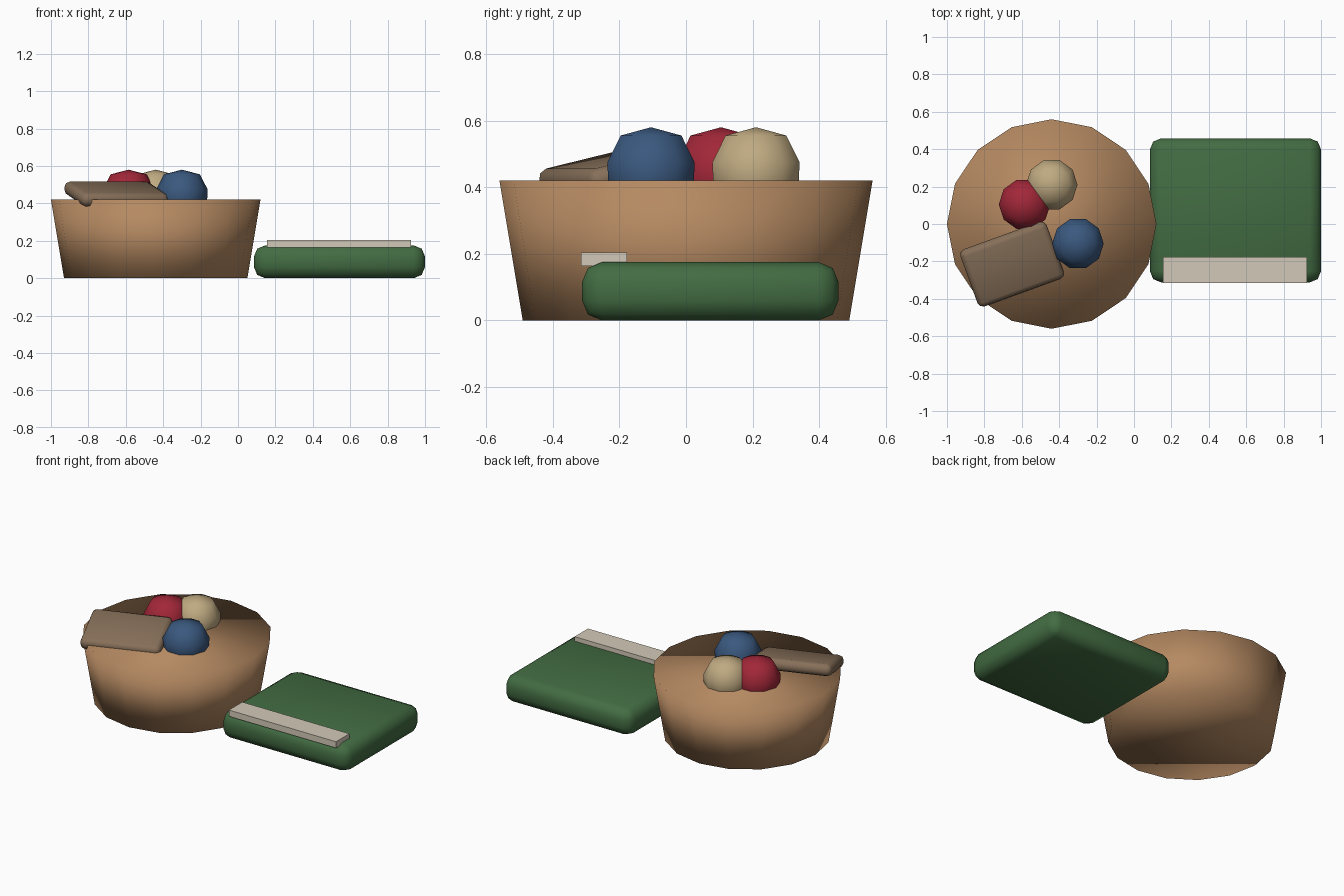
import bpy, bmesh, math
from mathutils import Matrix, Euler

if "Cube" in bpy.data.objects:
    bpy.data.objects.remove(bpy.data.objects["Cube"])


def finish(name, bm, color, loc=(0, 0, 0), rot=(0, 0, 0), smooth=True):
    bmesh.ops.recalc_face_normals(bm, faces=bm.faces[:])
    for f in bm.faces:
        f.smooth = smooth
    me = bpy.data.meshes.new(name)
    bm.to_mesh(me)
    bm.free()
    ob = bpy.data.objects.new(name, me)
    ob.location = loc
    ob.rotation_euler = Euler(rot)
    bpy.context.collection.objects.link(ob)
    mat = bpy.data.materials.new(name + "_material")
    mat.diffuse_color = (*color, 1)
    mat.use_nodes = True
    mat.node_tree.nodes["Principled BSDF"].inputs["Base Color"].default_value = mat.diffuse_color
    me.materials.append(mat)
    return ob


def lathe(name, profile, sides, color, loc):
    """Closed turned solid; profile of (radius, z), flat caps or pole points."""
    bm = bmesh.new()
    rings = []
    for r, z in profile:
        n = sides if r > 0 else 1
        rings.append([bm.verts.new((r * math.cos(math.tau * i / sides),
                                    r * math.sin(math.tau * i / sides), z))
                      for i in range(n)])
    for a, b in zip(rings, rings[1:]):
        for i in range(sides):
            j = (i + 1) % sides
            quad = [a[i % len(a)], a[j % len(a)], b[j % len(b)], b[i % len(b)]]
            bm.faces.new(list(dict.fromkeys(quad)))
    for ring in (rings[0], rings[-1]):
        if len(ring) > 1:
            bm.faces.new(ring)
    return finish(name, bm, color, loc)


def box(name, size, color, loc, rot=(0, 0, 0), bevel=0.0):
    bm = bmesh.new()
    bmesh.ops.create_cube(bm, size=1, matrix=Matrix.Diagonal((*size, 1)))
    if bevel:
        bmesh.ops.bevel(bm, geom=bm.edges[:], offset=bevel, segments=2,
                        profile=0.5, affect='EDGES')
    return finish(name, bm, color, loc, rot, smooth=bevel > 0)


# Basket: solid tapered tub with softly shaded sides
lathe("basket", [(0.49, 0), (0.56, 0.42)], 16, (0.46, 0.25, 0.12), (-0.44, 0, 0))

# Balls half sunk into the basket
ball = [(0, 0.14), (0.096, 0.115), (0.138, 0.034), (0.134, -0.04),
        (0.09, -0.11), (0, -0.135)]
for name, x, y, color in (("red_ball", -0.585, 0.105, (0.36, 0.02, 0.04)),
                          ("tan_ball", -0.44, 0.21, (0.52, 0.40, 0.22)),
                          ("blue_ball", -0.30, -0.105, (0.042, 0.098, 0.21))):
    lathe(name, ball, 10, color, (x, y, 0.44))

# Folded cloth leaning over the basket rim
box("folded_cloth", (0.49, 0.33, 0.075), (0.24, 0.16, 0.10),
    (-0.652, -0.214, 0.45), (math.radians(13), 0, math.radians(20)), 0.03)

# Floor cushion with a pale strip near its front edge
box("cushion", (0.915, 0.77, 0.175), (0.055, 0.15, 0.055),
    (0.5425, 0.073, 0.0875), bevel=0.06)
box("cushion_strip", (0.77, 0.137, 0.041), (0.65, 0.59, 0.48),
    (0.54, -0.246, 0.1835))
